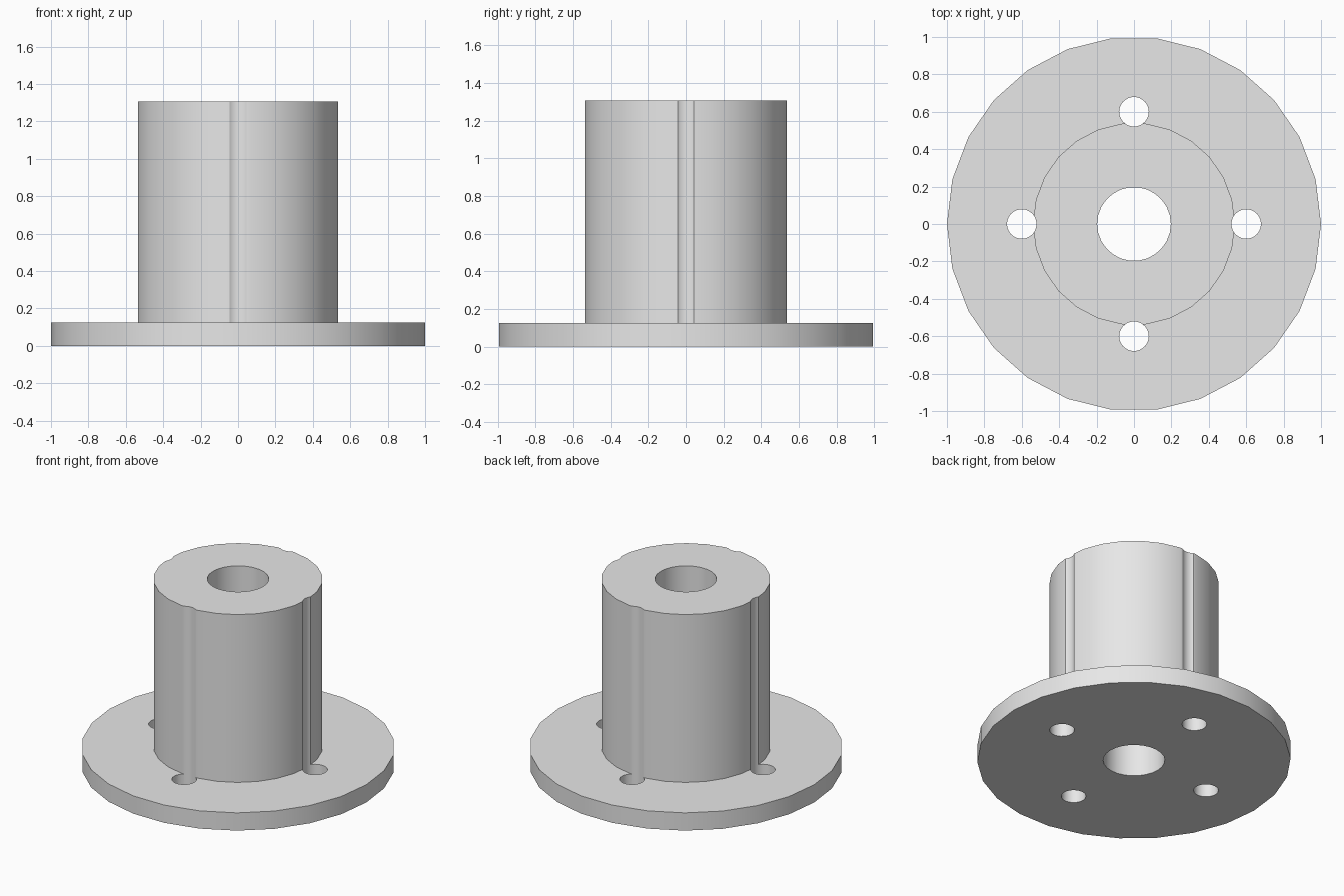
import bpy
import math

cube = bpy.data.objects.get("Cube")
if cube:
    bpy.data.objects.remove(cube, do_unlink=True)

SIDES = 26

grey = bpy.data.materials.new("plain grey")
grey.use_nodes = True
grey.diffuse_color = (0.8, 0.8, 0.8, 1)
grey.node_tree.nodes["Principled BSDF"].inputs["Base Color"].default_value = (0.8, 0.8, 0.8, 1)


def cylinder(name, radius, bottom, top, x=0, y=0):
    """Upright cylinder with a corner facing +x."""
    bpy.ops.mesh.primitive_cylinder_add(
        vertices=SIDES, radius=radius, depth=top - bottom,
        location=(x, y, (bottom + top) / 2), rotation=(0, 0, math.pi / 2))
    obj = bpy.context.object
    obj.name = name
    obj.data.materials.append(grey)
    bpy.ops.object.transform_apply(location=True, rotation=True, scale=True)
    return obj


def combine(target, other, operation):
    """Apply a boolean and discard the second body."""
    mod = target.modifiers.new(operation.lower(), 'BOOLEAN')
    mod.operation = operation
    mod.solver = 'EXACT'
    mod.object = other
    bpy.context.view_layer.objects.active = target
    bpy.ops.object.modifier_apply(modifier=mod.name)
    bpy.data.objects.remove(other, do_unlink=True)


# Round base plate with the central hub on it
flange = cylinder("flanged_hub", 1.0, 0, 0.125)
combine(flange, cylinder("hub", 0.54, 0.06, 1.307), 'UNION')

# Central bore
combine(flange, cylinder("bore_cutter", 0.197, -0.1, 1.5), 'DIFFERENCE')

# Four bolt holes, which also groove the hub wall
for i in range(4):
    a = i * math.pi / 2
    hole = cylinder("bolt_cutter", 0.079, -0.1, 1.5, 0.6 * math.cos(a), 0.6 * math.sin(a))
    combine(flange, hole, 'DIFFERENCE')

# Smooth round walls, crisp rims
bpy.ops.object.select_all(action='DESELECT')
flange.select_set(True)
bpy.context.view_layer.objects.active = flange
bpy.ops.object.shade_smooth_by_angle(angle=math.radians(30))
